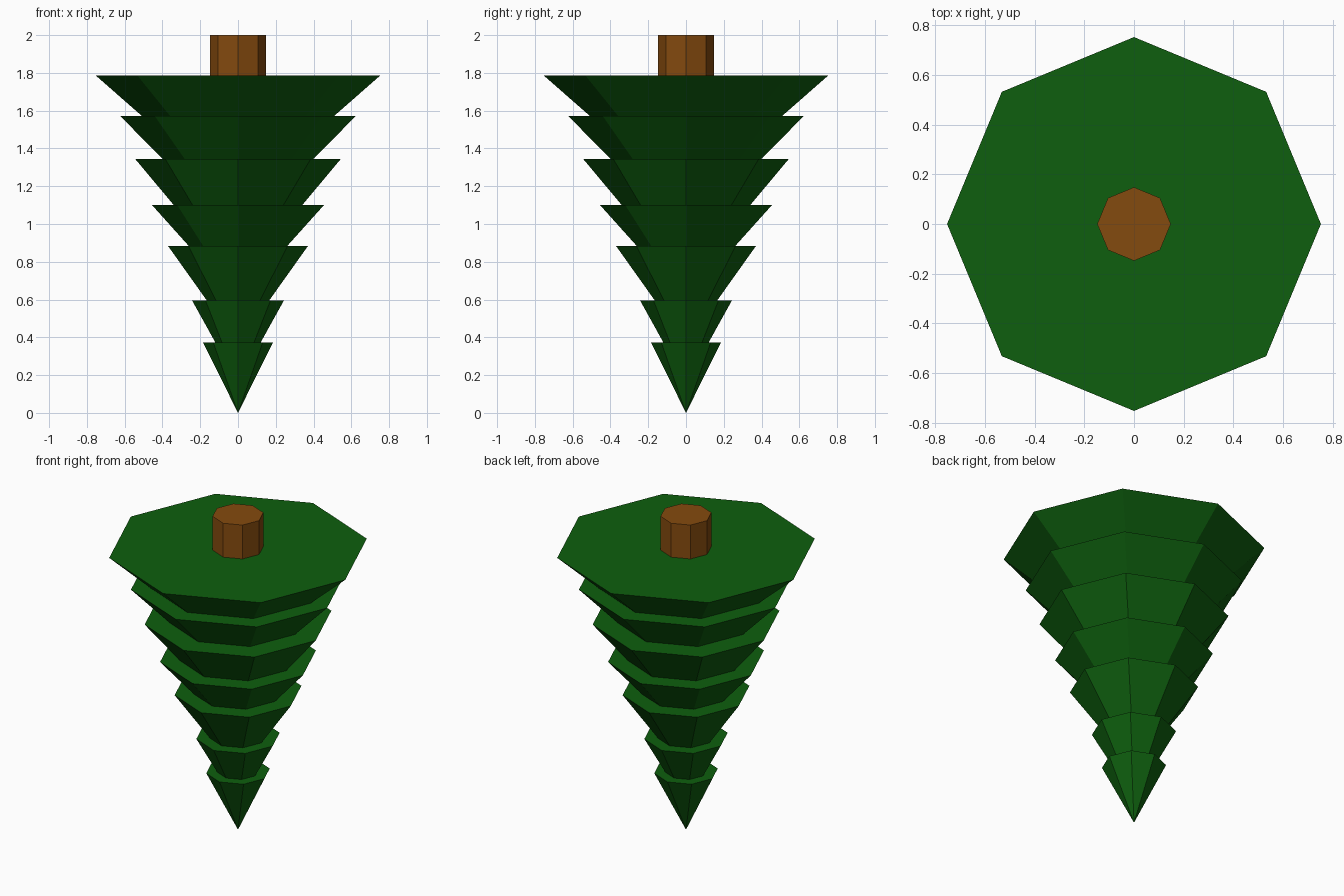
import bpy, bmesh
from math import cos, sin, pi

if "Cube" in bpy.data.objects:
    bpy.data.objects.remove(bpy.data.objects["Cube"])

SIDES = 8

def material(name, color):
    m = bpy.data.materials.new(name)
    m.diffuse_color = color
    m.use_nodes = True
    m.node_tree.nodes["Principled BSDF"].inputs["Base Color"].default_value = m.diffuse_color
    return m

def lathe(name, profile, mat, cap_start=False, cap_end=False):
    """Spin (radius, z) points into a flat-sided shell; radius 0 is a tip."""
    bm = bmesh.new()
    rings = []
    for r, z in profile:
        n = SIDES if r > 0 else 1
        rings.append([bm.verts.new((r * cos(2 * pi * i / SIDES),
                                    r * sin(2 * pi * i / SIDES), z)) for i in range(n)])
    for a, b in zip(rings, rings[1:]):
        for i in range(SIDES):
            j = (i + 1) % SIDES
            if len(a) == 1:
                bm.faces.new((a[0], b[j], b[i]))
            else:
                bm.faces.new((a[i], a[j], b[j], b[i]))
    if cap_start:
        bm.faces.new(rings[0][::-1])
    if cap_end:
        bm.faces.new(rings[-1])
    bmesh.ops.recalc_face_normals(bm, faces=bm.faces[:])
    me = bpy.data.meshes.new(name)
    bm.to_mesh(me)
    bm.free()
    me.materials.append(mat)
    ob = bpy.data.objects.new(name, me)
    bpy.context.collection.objects.link(ob)
    return ob

green = material("needles", (0.0044, 0.114, 0.0044, 1))
brown = material("bark", (0.231, 0.069, 0.0044, 1))

# Upside-down foliage tiers: (z of ledge, outer radius, inner radius of ledge)
tiers = [(0.373, 0.185, 0.12), (0.595, 0.243, 0.165), (0.883, 0.37, 0.26),
         (1.10, 0.455, 0.34), (1.345, 0.545, 0.40), (1.573, 0.625, 0.51),
         (1.785, 0.752, 0.147)]
profile = [(0, 0)]
for z, outer, inner in tiers:
    profile += [(outer, z), (inner, z)]
lathe("foliage", profile, green)

# Trunk stub on top
lathe("trunk", [(0.148, 1.785), (0.148, 2.0)], brown, cap_end=True)
